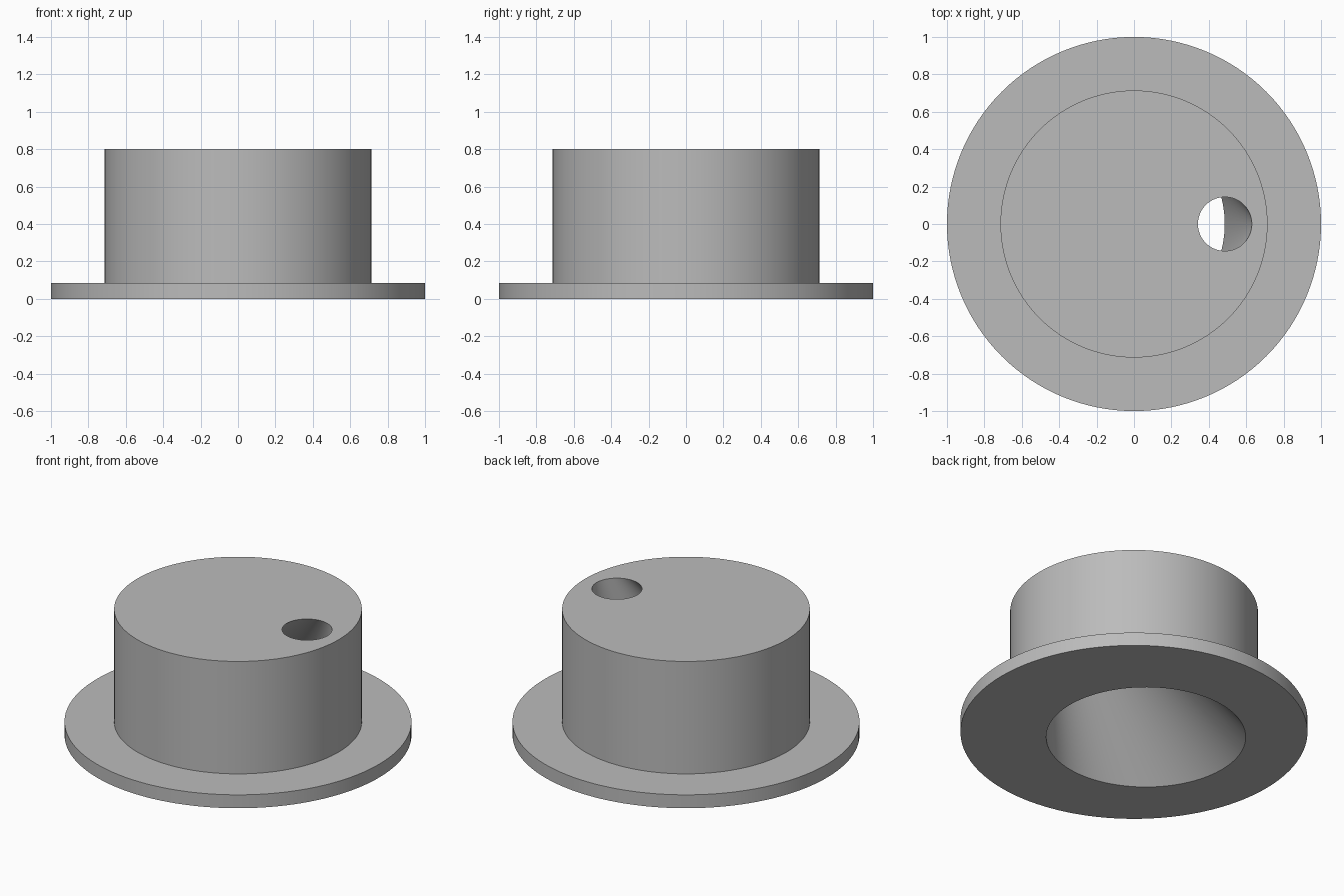
import bpy
import bmesh
from math import radians, tau
from mathutils import Matrix

SEGMENTS = 128

# Remove the default object
default = bpy.data.objects.get("Cube")
if default:
    bpy.data.objects.remove(default, do_unlink=True)

# Single plain grey
grey = bpy.data.materials.new("plain grey")
grey.use_nodes = True
colour = (0.5, 0.5, 0.5, 1)
grey.diffuse_color = colour
grey.node_tree.nodes["Principled BSDF"].inputs["Base Color"].default_value = colour


def add_ring(bm, x, z, radius):
    """Add a horizontal circle of vertices and return them in order."""
    place = Matrix.Translation((x, 0, z))
    return bmesh.ops.create_circle(
        bm, segments=SEGMENTS, radius=radius, matrix=place)["verts"]


def ring_solid(name, rings):
    """Join successive circles, and the last to the first, into a closed solid."""
    bm = bmesh.new()
    loops = [add_ring(bm, *ring) for ring in rings]
    for lower, upper in zip(loops, loops[1:] + loops[:1]):
        for i in range(SEGMENTS):
            j = (i + 1) % SEGMENTS
            bm.faces.new((lower[i], lower[j], upper[j], upper[i]))
    bmesh.ops.recalc_face_normals(bm, faces=bm.faces)
    mesh = bpy.data.meshes.new(name)
    bm.to_mesh(mesh)
    bm.free()
    mesh.materials.append(grey)
    obj = bpy.data.objects.new(name, mesh)
    bpy.context.collection.objects.link(obj)
    bpy.ops.object.select_all(action="DESELECT")
    obj.select_set(True)
    bpy.context.view_layer.objects.active = obj
    bpy.ops.object.shade_smooth_by_angle(angle=radians(30))
    return obj


# Flanged drum with a slanted, tapering bore: x centre, height, radius
ring_solid("flanged_funnel_body", [
    (-0.09, 0, 0.575),      # wide mouth of the bore
    (0, 0, 1),              # flange underside
    (0, 0.085, 1),          # flange top
    (0, 0.085, 0.714),      # foot of the drum
    (0, 0.8, 0.714),        # top of the drum
    (0.486, 0.8, 0.144),    # narrow outlet of the bore
])
